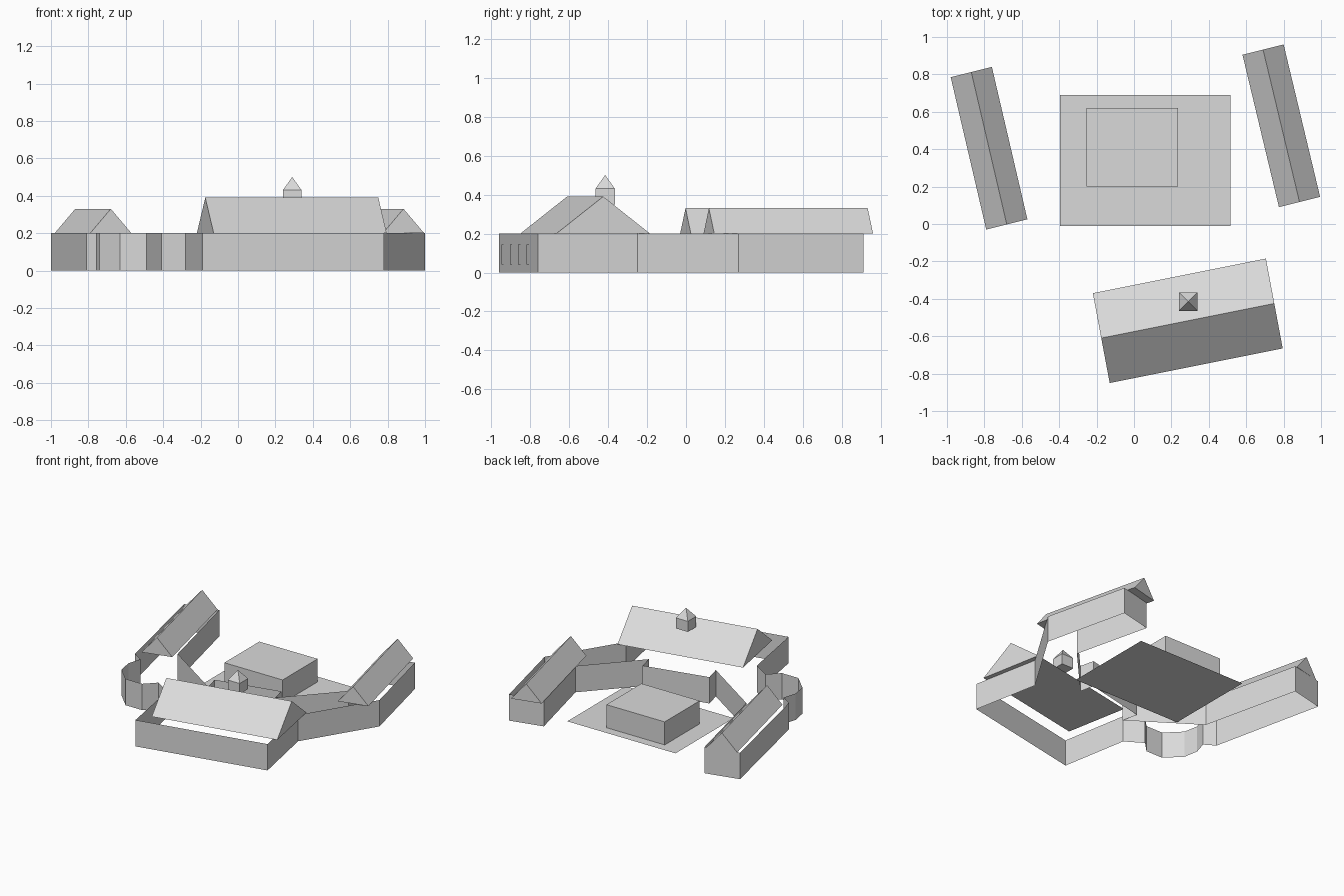
import bpy
import bmesh
from mathutils import Vector

cube = bpy.data.objects.get("Cube")
if cube:
    bpy.data.objects.remove(cube, do_unlink=True)

GREY = (0.7, 0.7, 0.7, 1)
stone = bpy.data.materials.new("plain grey")
stone.diffuse_color = GREY
stone.use_nodes = True
stone.node_tree.nodes["Principled BSDF"].inputs["Base Color"].default_value = GREY

WALL = 0.2  # eaves height


def add_mesh(name, bm, recalc=True):
    if recalc:
        bmesh.ops.recalc_face_normals(bm, faces=bm.faces[:])
    mesh = bpy.data.meshes.new(name)
    bm.to_mesh(mesh)
    bm.free()
    mesh.materials.append(stone)
    obj = bpy.data.objects.new(name, mesh)
    bpy.context.collection.objects.link(obj)
    return obj


def wall_loop(name, plan, height):
    """Closed run of thin upright walls, listed anticlockwise."""
    bm = bmesh.new()
    low = [bm.verts.new((x, y, 0)) for x, y in plan]
    top = [bm.verts.new((x, y, height)) for x, y in plan]
    for i in range(len(plan)):
        j = (i + 1) % len(plan)
        bm.faces.new((low[i], low[j], top[j], top[i]))
    return add_mesh(name, bm, recalc=False)


def gable_roof(name, corner, along, across, rise):
    """Closed triangular prism from one eave corner."""
    bm = bmesh.new()
    start = Vector((*corner, WALL))
    along, across = Vector((*along, 0)), Vector((*across, 0))
    section = (start, start + across, start + across / 2 + Vector((0, 0, rise)))
    end = bm.faces.new([bm.verts.new(p) for p in section])
    far = bmesh.ops.extrude_face_region(bm, geom=[end])
    bmesh.ops.translate(bm, vec=along,
                        verts=[v for v in far["geom"] if isinstance(v, bmesh.types.BMVert)])
    return add_mesh(name, bm)


def block(name, x0, x1, y0, y1, z0, z1):
    bm = bmesh.new()
    bmesh.ops.create_cube(bm, size=1)
    bmesh.ops.scale(bm, vec=(x1 - x0, y1 - y0, z1 - z0), verts=bm.verts)
    bmesh.ops.translate(bm, vec=((x0 + x1) / 2, (y0 + y1) / 2, (z0 + z1) / 2), verts=bm.verts)
    return add_mesh(name, bm)


# Outer and courtyard walls as one continuous loop
front_left, front_right = Vector((-0.19, -0.96)), Vector((0.78, -0.76))
front_block = [front_left, front_right, (0.68, -0.25)]
east_wing = [(1.0, 0.27), (0.85, 0.91), (0.6, 0.85), (0.74, 0.27)]
porch = [(0.39, -0.11), (0.365, 0.0), (-0.12, -0.11), (-0.09, -0.23)]
west_wing = [(-0.57, 0.09), (-0.745, 0.84), (-1.0, 0.78), (-0.81, -0.08)]
bastion = [(-0.73, -0.13), (-0.76, -0.23), (-0.74, -0.34), (-0.63, -0.45),
           (-0.49, -0.45), (-0.41, -0.37), (-0.28, -0.45)]
wall_loop("walls", front_block + east_wing + porch + west_wing + bastion, WALL)

# Roofs
gable_roof("front_roof", (-0.13, -0.85), (0.925, 0.185), (-0.09, 0.48), 0.19)
gable_roof("east_roof", (0.775, 0.09), (-0.195, 0.815), (0.22, 0.055), 0.13)
gable_roof("west_roof", (-0.79, -0.03), (-0.19, 0.815), (0.22, 0.055), 0.13)

# Courtyard slab and the hall standing on it
bm = bmesh.new()
bmesh.ops.create_grid(bm, x_segments=1, y_segments=1, size=0.5)
bmesh.ops.scale(bm, vec=(0.91, 0.7, 1), verts=bm.verts)
bmesh.ops.translate(bm, vec=(0.06, 0.34, 0), verts=bm.verts)
add_mesh("courtyard", bm, recalc=False)
block("hall", -0.255, 0.235, 0.2, 0.62, 0, 0.175)

# Bell turret with a pyramid cap
block("turret", 0.24, 0.34, -0.465, -0.365, 0.35, 0.43)
bm = bmesh.new()
base = [bm.verts.new((0.29 + sx * 0.05, -0.415 + sy * 0.05, 0.43))
        for sx, sy in ((-1, -1), (1, -1), (1, 1), (-1, 1))]
tip = bm.verts.new((0.29, -0.415, 0.5))
for i in range(4):
    bm.faces.new((base[i], base[(i + 1) % 4], tip))
add_mesh("turret_cap", bm)

# Thin window plates on the front wall
run = front_right - front_left
out = Vector((run.y, -run.x)).normalized() * 0.002
for n in range(4):
    mid = 0.1 + n * 0.217
    a, b = (front_left + run * (mid + s * 0.03) + out for s in (-1, 1))
    bm = bmesh.new()
    bm.faces.new([bm.verts.new((p.x, p.y, z))
                  for p, z in ((a, 0.04), (b, 0.04), (b, 0.145), (a, 0.145))])
    add_mesh(f"front_window_{n + 1}", bm, recalc=False)
